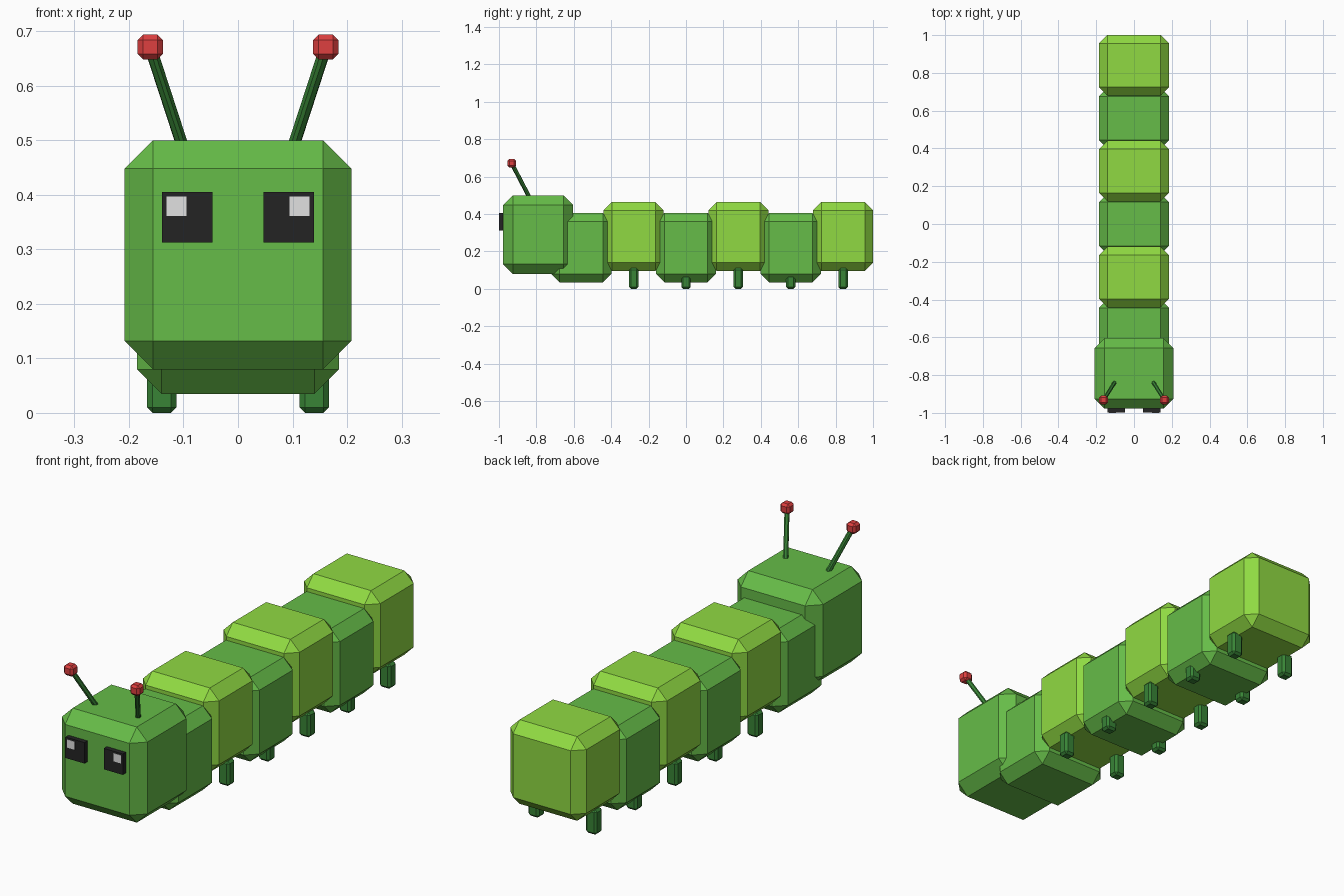
import bpy
from mathutils import Vector

cube = bpy.data.objects.get("Cube")
if cube:
    bpy.data.objects.remove(cube, do_unlink=True)


def material(name, rgb):
    # Convert 0-255 display values to linear
    lin = [((c / 255 + 0.055) / 1.055) ** 2.4 for c in rgb] + [1]
    m = bpy.data.materials.new(name)
    m.use_nodes = True
    m.diffuse_color = lin
    bsdf = next(n for n in m.node_tree.nodes if n.type == "BSDF_PRINCIPLED")
    bsdf.inputs["Base Color"].default_value = lin
    return m


GREEN = material("leaf green", (102, 188, 72))
LIME = material("lime green", (144, 218, 66))
DARK = material("dark green", (56, 132, 54))
RED = material("red", (222, 64, 64))
BLACK = material("black", (36, 36, 36))
WHITE = material("white", (225, 225, 225))


def block(name, center, size, mat, bevel=0.0, direction=None):
    """Box with flat chamfered edges, optionally aimed along a direction."""
    bpy.ops.mesh.primitive_cube_add(size=1, location=center)
    ob = bpy.context.object
    ob.name = name
    for v in ob.data.vertices:
        v.co = [a * b for a, b in zip(v.co, size)]
    if direction:
        ob.rotation_euler = direction.to_track_quat("Z", "Y").to_euler()
    ob.data.materials.append(mat)
    if bevel:
        mod = ob.modifiers.new("chamfer", "BEVEL")
        mod.width = bevel
        mod.segments = 1
        mod.limit_method = "NONE"
    return ob


# Head
block("head", (0, -0.791, 0.29), (0.416, 0.374, 0.42), GREEN, 0.052)

# Body segments alternate low green and raised lime
for i in range(6):
    y = -0.56 + 0.28 * i
    raised = i % 2 == 1
    block(f"body_segment_{i + 1}", (0, y, 0.28 if raised else 0.22),
          (0.37, 0.322, 0.37), LIME if raised else GREEN, 0.045)

for side, s in (("left", 1), ("right", -1)):
    # Legs under every segment but the first
    for i in range(1, 6):
        block(f"{side}_leg_{i}", (0.14 * s, -0.56 + 0.28 * i, 0.055),
              (0.054, 0.05, 0.11), DARK, 0.01)

    # Feelers with red tips
    base = Vector((0.097 * s, -0.83, 0.475))
    tip = Vector((0.161 * s, -0.932, 0.671))
    axis = tip - base
    block(f"{side}_feeler", (base + tip) / 2, (0.02, 0.02, axis.length),
          DARK, 0.005, axis)
    block(f"{side}_feeler_tip", tip, (0.046, 0.046, 0.046), RED, 0.01)

    # Eyes with a bright glint
    block(f"{side}_eye", (0.093 * s, -0.984, 0.359), (0.092, 0.03, 0.092), BLACK)
    block(f"{side}_eye_glint", (0.113 * s, -0.998, 0.379),
          (0.037, 0.004, 0.036), WHITE)
